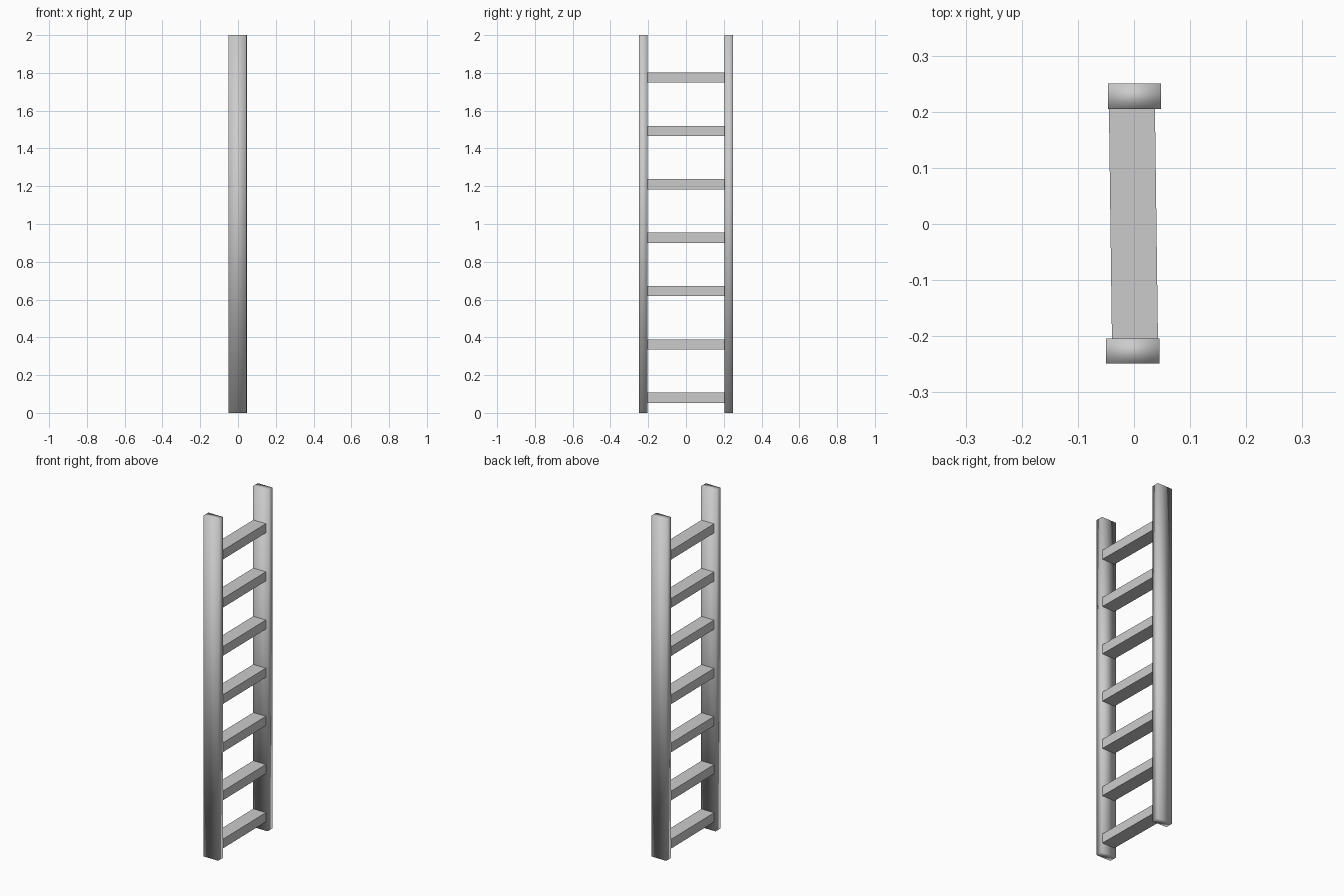
import bpy, math

if "Cube" in bpy.data.objects:
    bpy.data.objects.remove(bpy.data.objects["Cube"])


def box(name, center, size, rot_z=0.0, smooth=False):
    bpy.ops.mesh.primitive_cube_add(size=1, location=center)
    ob = bpy.context.object
    ob.name = name
    ob.scale = size
    bpy.ops.object.transform_apply(location=False, rotation=False, scale=True)
    ob.rotation_euler.z = rot_z
    if smooth:
        bpy.ops.object.shade_smooth()
    return ob


# Two upright rails, smooth shaded, a hair out of line with each other
for name, x, y in (("front_rail", -0.002, -0.2265), ("back_rail", 0.001, 0.2275)):
    box(name, (x, y, 1.0), (0.095, 0.045, 2.0), smooth=True)

# Seven flat-faced rungs, turned very slightly between the rails
for i in range(7):
    box(f"rung_{i + 1}", (-0.001, 0.001, 0.08 + i * 0.2825),
        (0.082, 0.411, 0.054), rot_z=math.radians(0.75))
